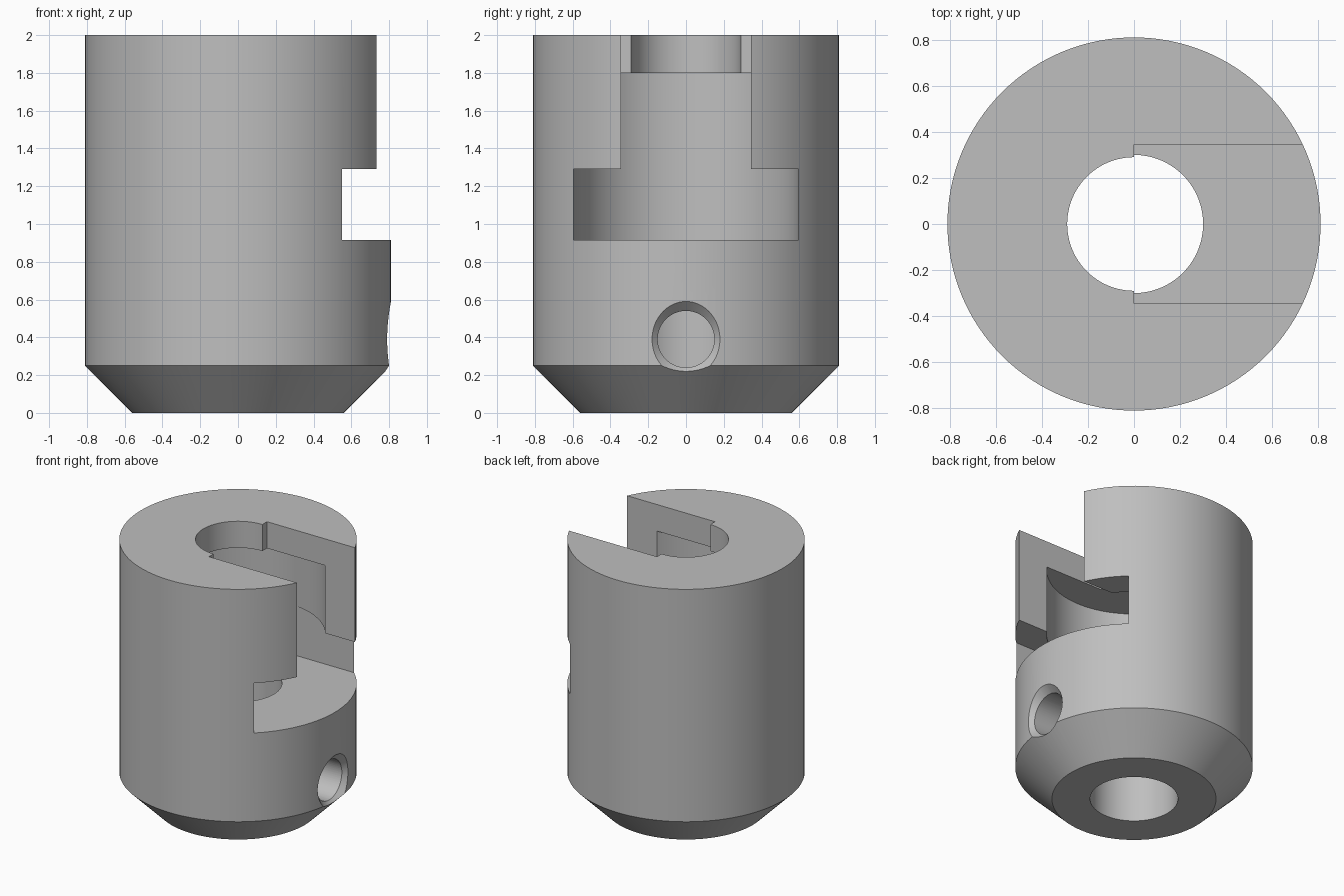
import bpy
import bmesh
import math
from mathutils import Matrix, Vector

cube = bpy.data.objects.get("Cube")
if cube:
    bpy.data.objects.remove(cube, do_unlink=True)

SEGMENTS = 128
CAVITY = 0.595

steel = bpy.data.materials.new("plain grey metal")
steel.use_nodes = True
grey = (0.52, 0.52, 0.52, 1)
steel.diffuse_color = grey
steel.node_tree.nodes["Principled BSDF"].inputs["Base Color"].default_value = grey


def make_object(name, bm):
    bmesh.ops.recalc_face_normals(bm, faces=bm.faces)
    mesh = bpy.data.meshes.new(name)
    bm.to_mesh(mesh)
    bm.free()
    mesh.materials.append(steel)
    obj = bpy.data.objects.new(name, mesh)
    bpy.context.collection.objects.link(obj)
    return obj


def lathe(name, profile, steps):
    """Revolve a closed (radius, height) profile around z."""
    bm = bmesh.new()
    rings = []
    for i in range(steps):
        a = math.tau * i / steps
        rings.append([bm.verts.new((r * math.cos(a), r * math.sin(a), z))
                      for r, z in profile])
    for i, ring in enumerate(rings):
        following = rings[(i + 1) % steps]
        for j in range(len(profile)):
            k = (j + 1) % len(profile)
            bm.faces.new((ring[j], following[j], following[k], ring[k]))
    return make_object(name, bm)


def box(name, low, high):
    low, high = Vector(low), Vector(high)
    bm = bmesh.new()
    bmesh.ops.create_cube(bm, size=1, matrix=Matrix.Translation((low + high) / 2)
                          @ Matrix.Diagonal((*(high - low), 1)))
    return make_object(name, bm)


def cone_along_x(name, x1, x2, r1, r2, z, steps):
    bm = bmesh.new()
    place = Matrix.Translation(((x1 + x2) / 2, 0, z)) @ Matrix.Rotation(math.pi / 2, 4, "Y")
    bmesh.ops.create_cone(bm, cap_ends=True, segments=steps, radius1=r1,
                          radius2=r2, depth=x2 - x1, matrix=place)
    return make_object(name, bm)


# Chamfered collar with its bore and round inner cavity
body = lathe("collar_body", [
    (0.56, 0), (0.81, 0.25), (0.81, 2), (0.29, 2), (0.29, 1.8),
    (CAVITY, 1.8), (CAVITY, 0.915), (0.3, 0.915), (0.3, 0)], SEGMENTS)

# T-shaped side slot, then the countersunk set screw hole
cutters = [
    box("wide_slot_cutter", (0, -CAVITY, 0.915), (1, CAVITY, 1.29)),
    box("narrow_slot_cutter", (0, -0.345, 1.1), (1, 0.345, 2.2)),
    cone_along_x("screw_hole_cutter", 0.1, 1, 0.15, 0.15, 0.39, 64),
    cone_along_x("countersink_cutter", 0.7, 0.9, 0.09, 0.29, 0.39, 64),
]
for cutter in cutters:
    cutter.hide_render = True
    cut = body.modifiers.new(cutter.name, "BOOLEAN")
    cut.operation = "DIFFERENCE"
    cut.solver = "EXACT"
    cut.object = cutter

# Bake the cuts and discard the cutters
evaluated = body.evaluated_get(bpy.context.evaluated_depsgraph_get())
body_mesh = bpy.data.meshes.new_from_object(evaluated)
body.modifiers.clear()
body.data = body_mesh
for cutter in cutters:
    bpy.data.objects.remove(cutter, do_unlink=True)

bpy.ops.object.select_all(action="DESELECT")
body.select_set(True)
bpy.context.view_layer.objects.active = body
bpy.ops.object.shade_smooth_by_angle(angle=math.radians(30))
